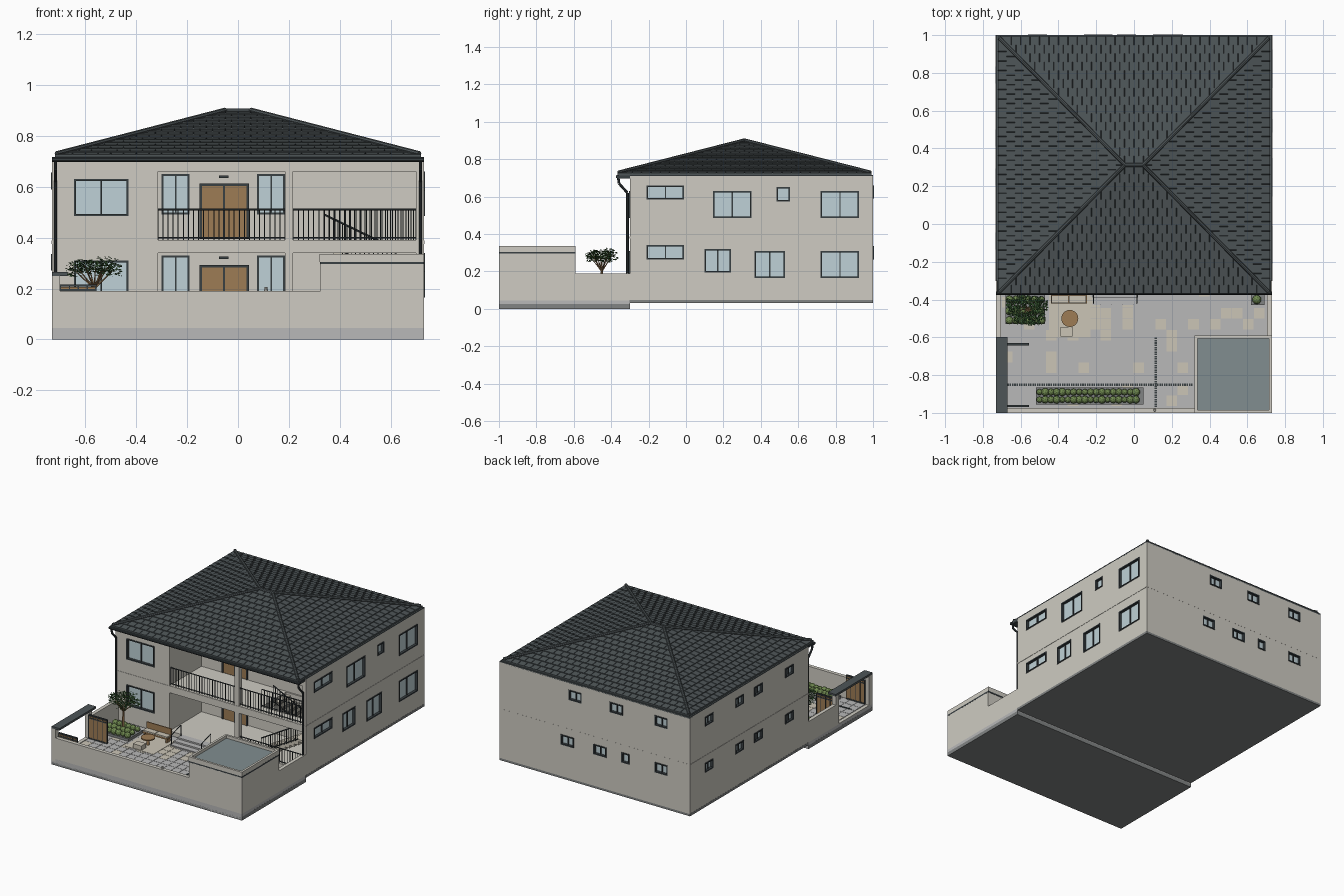
import bpy, bmesh, math, random
from mathutils import Vector, Matrix

if "Cube" in bpy.data.objects:
    bpy.data.objects.remove(bpy.data.objects["Cube"])
random.seed(4)

def mat(name, r, g, b):
    m = bpy.data.materials.new(name)
    m.diffuse_color = (r, g, b, 1)
    m.use_nodes = True
    m.node_tree.nodes["Principled BSDF"].inputs["Base Color"].default_value = m.diffuse_color
    return m

WALL = mat("plaster", .62, .60, .54)
PLINTH = mat("plinth", .22, .23, .23)
ROOF = mat("slate", .075, .09, .095)
DARK = mat("dark_metal", .04, .05, .055)
GLASS = mat("glass", .52, .64, .68)
WOOD = mat("wood", .34, .20, .09)
PAVE = mat("paving", .48, .48, .48)
BEIGE = mat("beige_stone", .60, .56, .47)
LEAF = mat("leaf", .05, .13, .04)
BUSH = mat("bush", .16, .25, .08)
PANEL = mat("roof_panel", .22, .27, .28)

def finish(name, bm, m):
    me = bpy.data.meshes.new(name)
    bm.to_mesh(me); bm.free()
    ob = bpy.data.objects.new(name, me)
    bpy.context.collection.objects.link(ob)
    if m: me.materials.append(m)
    return ob

def boxes(name, items, m=None):
    """One object from (x0, x1, y0, y1, z0, z1) boxes."""
    bm = bmesh.new()
    for a, b, c, d, e, f in items:
        M = Matrix.Translation(((a+b)/2, (c+d)/2, (e+f)/2)) @ Matrix.Diagonal((abs(b-a), abs(d-c), abs(f-e), 1))
        bmesh.ops.create_cube(bm, size=1, matrix=M)
    return finish(name, bm, m)

def rods(name, items, m, n=8):
    """One object from (p0, p1, r0, r1) rods."""
    bm = bmesh.new()
    for p, q, r0, r1 in items:
        p, q = Vector(p), Vector(q)
        d = q - p
        M = Matrix.Translation((p+q)/2) @ d.to_track_quat('Z', 'Y').to_matrix().to_4x4()
        bmesh.ops.create_cone(bm, cap_ends=True, segments=n, radius1=r0, radius2=r1, depth=d.length, matrix=M)
    return finish(name, bm, m)

def balls(name, items, m):
    bm = bmesh.new()
    for x, y, z, r in items:
        bmesh.ops.create_icosphere(bm, subdivisions=2, radius=r, matrix=Matrix.Translation((x, y, z)))
    return finish(name, bm, m)

# ---- house body, loggias and window niches cut out
LOG_Y = .05
body = boxes("house_body", [(-.73, .73, -.3, 1, .045, .71)], WALL)
boxes("house_plinth", [(-.731, .731, -.301, 1, .03, .047)], PLINTH)

def on_wall(side, u0, u1, d0, d1, z0, z1):
    """Box on a wall; d is depth outwards from the wall plane."""
    if side == "front": return (u0, u1, -.3-d1, -.3-d0, z0, z1)
    if side == "loggia": return (u0, u1, LOG_Y-d1, LOG_Y-d0, z0, z1)
    if side == "back": return (u0, u1, 1+d0, 1+d1, z0, z1)
    s = 1 if side == "right" else -1
    return (s*(.73+d0), s*(.73+d1), u0, u1, z0, z1)

wins = []
for up in (0, .32):
    wins += [("front", -.645, -.43, .165+up, .31+up), ("right", -.21, -.01, .265+up, .34+up),
             ("right", .72, .925, .165+up, .31+up),
             ("loggia", -.3, -.19, .17+up, .33+up), ("loggia", .075, .185, .17+up, .33+up)]
    wins += [("left", c-.045, c+.045, .27+up, .335+up) for c in (.79, .456, .25, -.09)]
wins += [("right", .145, .35, .485, .63), ("right", .485, .555, .575, .65),
         ("right", .10, .24, .195, .32), ("right", .365, .53, .165, .31)]
wins += [("back", c-.05, c+.05, .59, .66) for c in (.15, -.165, -.51)]
wins += [("back", c-w, c+w, .265, .335) for c, w in ((.21, .05), (-.04, .05), (-.236, .03), (-.51, .05))]
frames, glass, niches = [], [], []
for s, a, b, z0, z1 in wins:
    o = .022 if s == "loggia" else 0
    i, t = -.018, .008
    if s != "loggia": niches.append(on_wall(s, a, b, i, .02, z0, z1))
    f = lambda u0, u1, w0, w1, d=.004: frames.append(on_wall(s, u0, u1, i+o, d, w0, w1))
    f(a, a+t, z0, z1); f(b-t, b, z0, z1); f(a+t, b-t, z0, z0+t); f(a+t, b-t, z1-t, z1)
    if b-a > .08: f((a+b)/2-.003, (a+b)/2+.003, z0+t, z1-t, -.006+o/2)
    glass.append(on_wall(s, a+t/2, b-t/2, i-.001 if not o else -.001, i+.004 if not o else .002, z0+t/2, z1-t/2))
boxes("window_frames", frames, DARK)
boxes("window_glass", glass, GLASS)
cuts = [("loggia_cutter", [(-.315, .7, -.4, LOG_Y, .075, .34), (-.315, .7, -.4, LOG_Y, .39, .66)]),
        ("niche_cutter", niches), ("stairwell_cutter", [(.34, .69, -.22, .04, .33, .40)])]
for n, items in cuts:
    c = boxes(n, items)
    c.hide_render = True
    c.hide_set(True)
    md = body.modifiers.new(n, 'BOOLEAN')
    md.operation, md.solver, md.object = 'DIFFERENCE', 'EXACT', c
boxes("loggia_columns", [(.185, .217, -.3, -.268, z, z+.27) for z in (.075, .39)], WALL)
belt = [(-.732, .732, -.302, -.3, .375, .388), (-.732, .732, 1, 1.0005, .375, .388)]
boxes("floor_belt", belt + [(s*.73, s*.732, -.3, 1, .375, .388) for s in (-1, 1)], WALL)

# ---- doors in the loggias
leaf, trim = [], []
for z in (.075, .395):
    for a in (-.142, -.051):
        leaf.append((a, a+.084, LOG_Y-.008, LOG_Y, z, z+.207))
    for a, b, w0, w1 in ((-.152, -.142, 0, .217), (.033, .043, 0, .217), (-.142, .033, .207, .217), (-.058, -.051, 0, .207)):
        trim.append((a, b, LOG_Y-.012, LOG_Y, z+w0, z+w1))
    trim.append((-.075, -.038, LOG_Y-.02, LOG_Y, z+.24, z+.25))
boxes("door_leaves", leaf, WOOD)
boxes("door_trim_and_lamps", trim, DARK)

# ---- railings
def railing(p, q, h, step=.02):
    p, q = Vector(p), Vector(q)
    up = Vector((0, 0, h))
    n = max(2, round((q-p).length/step))
    out = [(p+up, q+up, .004, .004), (p+up*.08, q+up*.08, .003, .003)]
    return out + [(p.lerp(q, i/n), p.lerp(q, i/n)+up, .0022, .0022) for i in range(n+1)]
bars = railing((-.315, -.287, .39), (.185, -.287, .39), .12) + railing((.217, -.287, .39), (.7, -.287, .39), .12)
bars += railing((.34, -.225, .39), (.69, -.225, .39), .12) + railing((.34, -.1, .37), (.62, -.1, .235), .12)
bars += railing((.34, -.23, .075), (.62, -.23, .235), .1) + railing((.217, -.287, .075), (.7, -.287, .075), .1)
rods("balcony_and_stair_railings", bars, DARK, 6)

# ---- switchback stair
steps = [(.62, .7, -.22, .04, .22, .235)]
for i in range(8):
    x, w = .34+i*.035, .035
    steps.append((x, x+w, -.22, -.1, .075+i*.02-(.02 if i else 0), .095+i*.02))
    steps.append((x, x+w, -.09, .04, .35-i*.02, .375-i*.02+.0))
boxes("stair", steps, BEIGE)

# ---- hipped roof in stepped courses
N, Z0, Z1, YC = 15, .722, .895, .3125
def ring(t, dz=0):
    x, y, z = .72-.67*t, .6775*(1-t)+.002, Z0+(Z1-Z0)*t+dz
    return [Vector((sx*x, YC+sy*y, z)) for sx, sy in ((-1, -1), (1, -1), (1, 1), (-1, 1))]
bm = bmesh.new()
loops = [ring(0, -.014)]
seams = []
for i in range(N):
    lo, hi = ring(i/N, .005), ring((i+1)/N, 0)
    loops += [lo, hi]
    for k in range(4):
        a, b, c, d = lo[k], lo[(k+1) % 4], hi[k], hi[(k+1) % 4]
        e, L = (b-a).normalized(), (b-a).length
        n = int(L/.05)
        for j in range(-n//2, n//2+1):
            u = L/2 + (j + .5*(i % 2))*.05
            w = u - (c-a).dot(e)
            if 0 < w < (d-c).length:
                seams.append((a+e*u, c+e*w, .0022, .0022))
vs = [[bm.verts.new(p) for p in l] for l in loops]
for A, B in zip(vs, vs[1:]):
    for k in range(4):
        bm.faces.new((A[k], A[(k+1) % 4], B[(k+1) % 4], B[k]))
bm.faces.new(vs[0][::-1]); bm.faces.new(vs[-1])
finish("roof_courses", bm, ROOF)
rods("roof_tile_joints", seams, DARK, 4)
r0, r1 = ring(.01, .006), ring(1, .006)
rods("hip_and_ridge_caps", [(r0[k], r1[k], .01, .01) for k in range(4)] + [((-.05, YC, .897), (.05, YC, .897), .011, .011)], ROOF, 8)

# ---- soffit, gutter, downpipes
boxes("soffit", [(-.725, .725, -.36, -.295, .698, .712)], DARK)
boxes("eave_edges", [(s*.718, s*.73, -.3, 1, .705, .716) for s in (-1, 1)] + [(-.73, .73, .985, 1, .705, .716)], ROOF)
pipes = [((-.73, -.366, .707), (.73, -.366, .707), .01, .01)]
for s in (-1, 1):
    pts = [(s*.717, -.362, .70), (s*.717, -.358, .67), (s*.717, -.313, .62), (s*.717, -.313, .05)]
    pipes += [(p, q, .007, .007) for p, q in zip(pts, pts[1:])]
rods("gutter_and_downpipes", pipes, DARK, 10)

# ---- yard base, walls and paving
F = .045
boxes("yard_base", [(-.73, .73, -1, -.3, .002, F)], PAVE)
boxes("yard_plinth", [(-.7305, .7305, -1, -.3, 0, .025)], PLINTH)
boxes("yard_walls", [(-.73, .33, -1, -.975, .025, .19), (.705, .73, -.6, -.3, .025, .19),
                     (-.73, -.705, -.6, -.3, .025, .19), (-.73, -.7, -1, -.965, .025, .25),
                     (-.73, -.7, -.635, -.6, .025, .25), (-.73, -.705, -.965, -.635, .025, F+.004)], WALL)
g, pav = .058, {0: [], 1: []}
for i in range(24):
    for j in range(11):
        x, y = -.70+i*g, -.965+j*g
        if x+g < (.32 if y < -.6 else .705):
            k = 1 if random.random() < (.3 if y > -.62 else .08) else 0
            pav[k].append((x+.001, x+g-.001, y+.001, y+g-.001, F-.002, F+.003))
boxes("paving_grey", pav[0], PAVE)
boxes("paving_beige", pav[1], BEIGE)
dr = [(-.67+i*.012, -.662+i*.012, -.857, -.845, F, F+.006) for i in range(82)]
dr += [(.109, .121, -.97+i*.012, -.962+i*.012, F, F+.006) for i in range(31)]
boxes("drain_grates", dr, DARK)
rods("yard_lamp", [((.11, -.985, .185), (.11, -.985, .205), .008, .006)], WALL)

# ---- gate canopy and open gate leaves
boxes("gate_canopy", [(-.73, -.67, -1, -.598, .25, .264)], ROOF)
boxes("gate_leaves", [(-.695, -.56, y, y+.008, .055, .205) for y in (-.64, -.968)], WOOD)
gf = []
for y in (-.642, -.97):
    gf += [(-.7, -.556, y, y+.012, z, z+.008) for z in (.05, .19, .208)]
    gf += [(x, x+.005, y, y+.012, .05, .214) for x in (-.7, -.665, -.63, -.595, -.561)]
boxes("gate_frames", gf, DARK)

# ---- carport with recessed flat roof, open to the yard
boxes("carport_walls", [(.325, .73, -1, -.975, .025, .297), (.705, .73, -.975, -.592, .025, .297),
                        (.325, .705, -.612, -.592, F, .297)], WALL)
boxes("carport_shadow_line", [(.322, .7305, -1, -.59, .295, .305)], DARK)
boxes("carport_rim", [(.32, .73, -1, -.985, .305, .335), (.32, .73, -.605, -.59, .305, .335),
                      (.32, .335, -.985, -.605, .305, .335), (.715, .73, -.985, -.605, .305, .335)], WALL)
boxes("carport_roof_panel", [(.335, .715, -.985, -.605, .303, .315)], PANEL)

# ---- entrance steps with handrails
boxes("entrance_steps", [(-.22, .02, -.43+i*.04, -.3, F, .055+i*.01) for i in range(3)], PAVE)
hr = []
for x in (-.215, .015):
    hr += [((x, -.42, F), (x, -.42, .12), .003, .003), ((x, -.42, .12), (x, -.32, .15), .003, .003), ((x, -.32, .15), (x, -.32, .06), .003, .003)]
rods("step_handrails", hr, DARK, 6)

# ---- bench, table, stool
boxes("bench", [(-.44, -.25, -.42, -.37, .075, .085), (-.44, -.25, -.375, -.368, .085, .135)]
      + [(x, x+.01, -.415, -.375, F, .075) for x in (-.435, -.265)], WOOD)
boxes("bench_cushions", [(x, x+.09, -.418, -.378, .085, .094) for x in (-.437, -.343)], BEIGE)
boxes("seating_rug", [(-.45, -.23, -.6, -.36, F, F+.005)], BEIGE)
rods("round_table", [((-.34, -.5, .095), (-.34, -.5, .103), .045, .045), ((-.34, -.5, F), (-.34, -.5, .095), .01, .01)], WOOD, 24)
boxes("stool", [(-.39, -.325, -.595, -.545, .05, .08)], BEIGE)

# ---- planters, shrubs, hedge
boxes("planters", [(-.68, -.47, -.53, -.37, F, .065), (-.52, .05, -.955, -.865, F, .065), (.62, .69, -.43, -.37, F, .065)], PLINTH)
R = lambda a, b: random.uniform(a, b)
hedge = [(-.5+i*.03, y, .085, R(.016, .022)) for i in range(18) for y in (-.93, -.89)]
hedge += [(-.66+i*.034, y, .08, R(.017, .024)) for i in range(6) for y in (-.51, -.46, -.40)]
balls("hedge_and_shrubs", hedge + [(.65, -.4, .085, .024)], BUSH)

# ---- tree: trunk, branches, loose leaf cards
T = Vector((-.565, -.45, .05))
fork = Vector((-.565, -.45, .2))
limbs = [(T, fork, .009, .006)]
bm = bmesh.new()
for i in range(11):
    a = i*2.4
    rr = .03+.055*math.sqrt((i+.5)/11)
    tip = Vector((fork.x+rr*1.05*math.cos(a), fork.y+.8*rr*math.sin(a), .30-.45*abs(rr-.05)+R(-.015, .01)))
    limbs.append((fork, tip, .004, .0015))
    for j in range(75):
        c = tip + Vector((R(-.032, .032), R(-.028, .028), R(-.026, .024)))
        M = Matrix.Translation(c) @ Matrix.Rotation(R(0, 6.28), 4, 'Z') @ Matrix.Rotation(R(-1, 1), 4, 'X')
        s = R(.005, .009)
        bm.faces.new([bm.verts.new(M @ Vector(p)) for p in ((-s, 0, 0), (0, -s*.6, 0), (s, 0, 0), (0, s*.6, 0))])
finish("tree_leaves", bm, LEAF)
rods("tree_trunk", limbs, WOOD, 6)
